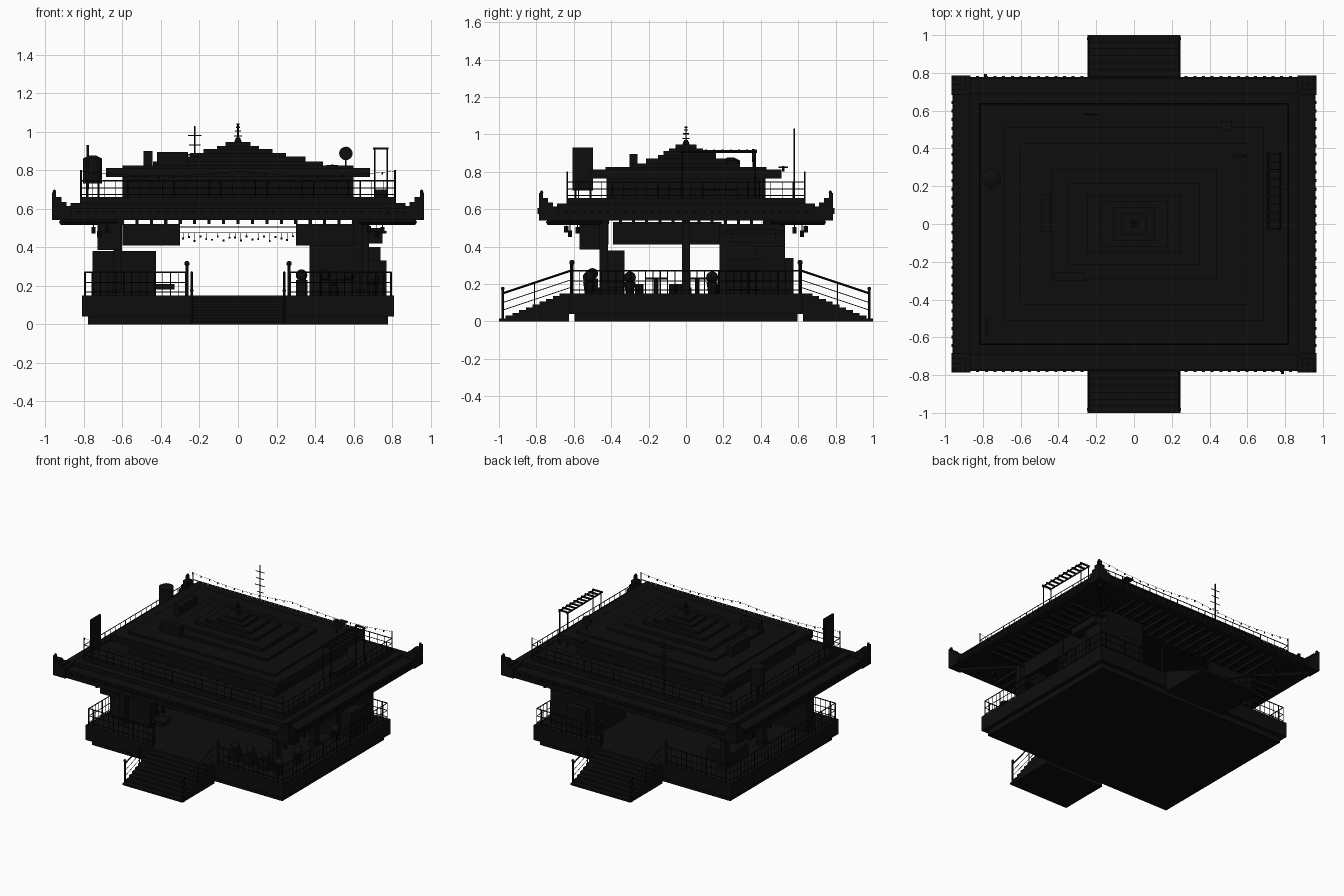
import bpy, bmesh
from math import pi, sin
from mathutils import Vector, Matrix

cube = bpy.data.objects.get("Cube")
if cube:
    bpy.data.objects.remove(cube)

black = bpy.data.materials.new("soot_black")
black.use_nodes = True
black.diffuse_color = (.004, .004, .004, 1)
black.node_tree.nodes["Principled BSDF"].inputs["Base Color"].default_value = (.004, .004, .004, 1)
SIGNS = (-1, 1)
CORNERS = [(i, j) for i in SIGNS for j in SIGNS]


class Part:
    """Collects simple solids into one named object."""
    def __init__(self, name):
        self.name, self.bm = name, bmesh.new()

    def box(self, cx, cy, z0, z1, hx, hy):
        m = Matrix.Translation((cx, cy, (z0 + z1) / 2)) @ Matrix.Diagonal((2 * hx, 2 * hy, z1 - z0, 1))
        bmesh.ops.create_cube(self.bm, size=1, matrix=m)

    def bar(self, a, b, r=.004, sides=4, r2=None):
        a, b = Vector(a), Vector(b)
        d = b - a
        m = Matrix.Translation((a + b) / 2) @ d.to_track_quat('Z', 'Y').to_matrix().to_4x4()
        bmesh.ops.create_cone(self.bm, cap_ends=True, segments=sides, radius1=r,
                              radius2=r if r2 is None else r2, depth=d.length, matrix=m)

    def ball(self, c, r):
        bmesh.ops.create_uvsphere(self.bm, u_segments=12, v_segments=8, radius=r, matrix=Matrix.Translation(c))

    def fence(self, a, b, z, h, step=.04, r=.003):
        a, b = Vector((*a, z)), Vector((*b, z))
        n = max(2, round((b - a).length / step))
        for f in (.15, .55, 1):
            up = Vector((0, 0, h * f))
            self.bar(a + up, b + up, r * (1.4 if f == 1 else 1))
        for i in range(n + 1):
            p = a.lerp(b, i / n)
            self.bar(p, p + Vector((0, 0, h)), r * (1.6 if i % 4 == 0 else .7))

    def done(self):
        me = bpy.data.meshes.new(self.name)
        self.bm.to_mesh(me)
        self.bm.free()
        me.materials.append(black)
        bpy.context.collection.objects.link(bpy.data.objects.new(self.name, me))


# Plinth and terrace floor
p = Part("base_platform")
p.box(0, 0, 0, .05, .78, .595)
p.box(0, 0, .04, .15, .81, .625)
p.done()

# Stairs at front and back with sloped handrails
p = Part("stairs")
q = Part("stair_rails")
STEPS = 10
for s in SIGNS:
    for i in range(STEPS):
        y0, y1 = .625, 1 - .036 * i
        z = .015 * i
        p.box(0, s * (y0 + y1) / 2, z if y1 < .7 or i else 0, z + .015, .245, (y1 - y0) / 2)
    for t in SIGNS:
        x = t * .24
        q.bar((x, s * .98, 0), (x, s * .98, .18), .007, 6)
        q.bar((t * .265, s * .61, .15), (t * .265, s * .61, .31), .009, 6)
        q.ball((t * .265, s * .61, .315), .014)
        q.ball((x, s * .98, .175), .01)
        q.bar((x, s * .81, .08), (x, s * .81, .21), .004)
        for drop, r in ((0, .006), (.05, .002), (.09, .002)):
            q.bar((x, s * .98, .15 - drop), (x, s * .62, .27 - drop), r)
p.done()
q.done()

# Terrace railing
p = Part("terrace_railing")
for s in SIGNS:
    p.fence((s * .795, -.61), (s * .795, .61), .15, .12)
    for t in SIGNS:
        p.fence((s * .27, t * .61), (s * .795, t * .61), .15, .12)
p.done()

# Columns
p = Part("columns")
for s in SIGNS:
    for y in (-.44, 0, .44):
        p.box(s * .625, y, .15, .55, .022, .022)
        p.box(s * .625, y, .15, .18, .03, .03)
p.done()

# Hanging fascia panels between the columns
p = Part("fascia_panels")
for s in SIGNS:
    p.box(s * .625, -.1, .41, .53, .012, .29)
    for t in SIGNS:
        p.box(s * .45, t * .43, .41, .52, .15, .015)
p.box(-.67, -.495, .385, .525, .06, .075)
p.done()

# String lights over the entrances
p = Part("entrance_lights")
for s in SIGNS:
    for z in (.475, .505):
        p.bar((-.3, s * .43, z), (.3, s * .43, z), .002)
    for i in range(20):
        x = -.285 + .03 * i
        z = .445 + .012 * sin(i * 2.4)
        p.bar((x, s * .43, z), (x, s * .43, .475), .0008)
        p.box(x, s * .43, z - .005, z + .005, .005, .003)
p.done()

# Corner room, with cabinets outside it
p = Part("corner_room")
p.box(.525, .355, .15, .52, .155, .175)
p.box(.725, .32, .15, .33, .045, .09)
p.box(.7, .45, .15, .4, .04, .08)
p.box(.71, .36, .42, .5, .04, .12)
p.box(.72, .36, .47, .485, .05, .16)
p.box(.5, .55, .15, .34, .08, .025)
p.done()

# Stall and its counter
p = Part("market_stall")
p.box(-.59, -.375, .15, .38, .165, .045)
p.box(-.38, -.36, .18, .21, .05, .05)
p.box(-.55, .3, .15, .24, .1, .1)
p.done()

# Tables, stools and planters on the terrace
p = Part("terrace_furniture")
for x, y in ((-.5, -.16), (.5, -.16), (.5, .06), (-.5, .06)):
    p.bar((x, y, .15), (x, y, .225), .012, 8)
    p.bar((x, y, .225), (x, y, .235), .06, 12)
    for s in SIGNS:
        p.bar((x, y + s * .09, .15), (x, y + s * .09, .2), .022, 8)
for y in (-.52, -.3, .14):
    p.bar((.7, y, .15), (.7, y, .21), .022, 8, .03)
    p.ball((.7, y, .235), .032)
for x in (.33, .45, .58):
    p.box(x, -.5, .15, .23, .03, .03)
    p.ball((x, -.5, .255), .03)
p.done()

# Rafters below the eaves
p = Part("rafters")
for s in SIGNS:
    for i in range(17):
        p.box(-.6 + .075 * i, s * .58, .52, .545, .008, .16)
    for i in range(13):
        p.box(s * .75, -.42 + .07 * i, .52, .545, .15, .008)
for s, t in CORNERS:
    p.bar((s * .6, t * .42, .53), (s * .92, t * .74, .53), .014)
p.done()

# Lower roof: eave, terrace deck and tile ends
p = Part("lower_roof")
p.box(0, 0, .54, .6, .955, .772)
p.box(0, 0, .555, .575, .96, .778)
p.box(0, 0, .6, .63, .87, .69)
p.box(0, 0, .63, .66, .82, .64)
for s in SIGNS:
    for i in range(41):
        p.box(-.92 + .046 * i, s * .775, .57, .59, .008, .008)
    for i in range(33):
        p.box(s * .958, -.736 + .046 * i, .57, .59, .008, .008)
p.done()

# Stepped, upturned eave corners
p = Part("eave_corners")
for s, t in CORNERS:
    for k, (h, z) in enumerate(((.05, .615), (.037, .635), (.024, .66), (.01, .685))):
        p.box(s * (.965 - h), t * (.785 - h), .54, z, h, h)
    p.ball((s * .953, t * .772, .69), .009)
p.done()

# Lanterns under the eaves
p = Part("lanterns")
for s, t in CORNERS:
    for x, y, z in ((.72, .62, .47), (.75, .58, .49), (.68, .64, .495)):
        p.bar((s * x, t * y, z), (s * x, t * y, .545), .002)
        p.bar((s * x, t * y, z - .02), (s * x, t * y, z + .015), .011, 8)
for s in SIGNS:
    p.box(s * .785, -s * .785, .575, .605, .008, .008)
p.done()

# Roof terrace railing with poles and light strings
p = Part("roof_railing")
for s in SIGNS:
    p.fence((s * .815, -.635), (s * .815, .635), .66, .085, .06, .0025)
    p.fence((-.815, s * .635), (.815, s * .635), .66, .085, .06, .0025)
    for t in SIGNS:
        p.bar((s * .815, t * .635, .66), (s * .815, t * .635, .8), .004)
    for i in range(24):
        x, n = -.815 + .068 * i, -.815 + .068 * (i + 1)
        z, w = [.795 - .025 * abs(sin(pi * k / 12)) for k in (i, i + 1)]
        p.bar((x, s * .635, z), (n, s * .635, w), .001)
        p.box(x, s * .635, z - .012, z, .003, .003)
p.done()

# Upper storey and stepped upper roof
p = Part("upper_storey")
p.box(0, 0, .66, .78, .6, .425)
p.done()
p = Part("upper_roof")
TIERS = ((.685, .51, .765, .812), (.6, .43, .8, .825), (.44, .29, .82, .845), (.35, .215, .84, .87),
         (.25, .15, .86, .89), (.18, .12, .88, .91), (.11, .09, .9, .925), (.065, .055, .92, .945))
for hx, hy, z0, z1 in TIERS:
    p.box(0, 0, z0, z1, hx, hy)
p.done()

# Finial
p = Part("roof_finial")
p.bar((0, 0, .94), (0, 0, .97), .022, 8, .01)
p.bar((0, 0, .96), (0, 0, 1.04), .004, 8)
for z, r in ((.975, .02), (1.0, .015), (1.02, .01), (1.035, .007)):
    p.bar((0, 0, z), (0, 0, z + .006), r, 8)
p.done()

# Pergola
p = Part("pergola")
for x in (.71, .775):
    for y in (-.02, .37):
        p.bar((x, y, .66), (x, y, .91), .005)
    p.bar((x, -.03, .908), (x, .38, .908), .007)
for i in range(10):
    p.box(.742, -.025 + .044 * i, .908, .918, .04, .005)
p.box(.742, .17, .66, .7, .03, .12)
p.done()

# Water tank
p = Part("water_tank")
p.bar((-.755, .24, .73), (-.755, .24, .86), .05, 16)
p.bar((-.755, .24, .86), (-.755, .24, .875), .05, 16, .02)
for s, t in CORNERS:
    p.bar((-.755 + s * .03, .24 + t * .03, .66), (-.755 + s * .03, .24 + t * .03, .74), .005)
p.done()

# Upright sign board
p = Part("sign_board")
p.box(-.78, -.552, .7, .93, .006, .055)
for y in (-.59, -.51):
    p.bar((-.78, y, .66), (-.78, y, .71), .005)
p.done()

# Antenna mast, dish and ventilation boxes
p = Part("antenna")
p.bar((-.225, .58, .66), (-.225, .58, 1.03), .004, 6)
for z, h in ((.98, .035), (.93, .03), (.88, .04), (.83, .025)):
    p.bar((-.225 - h, .58, z), (-.225 + h, .58, z), .003)
p.done()
p = Part("dish")
p.bar((.56, .36, .82), (.56, .36, .86), .005, 6)
p.bar((.56, .352, .887), (.56, .366, .887), .035, 20)
p.bar((.49, .52, .8), (.49, .52, .83), .006)
p.box(.49, .52, .82, .828, .03, .025)
p.done()
p = Part("roof_vents")
p.box(-.34, -.28, .82, .895, .08, .022)
p.box(-.467, .06, .82, .9, .024, .1)
p.done()
